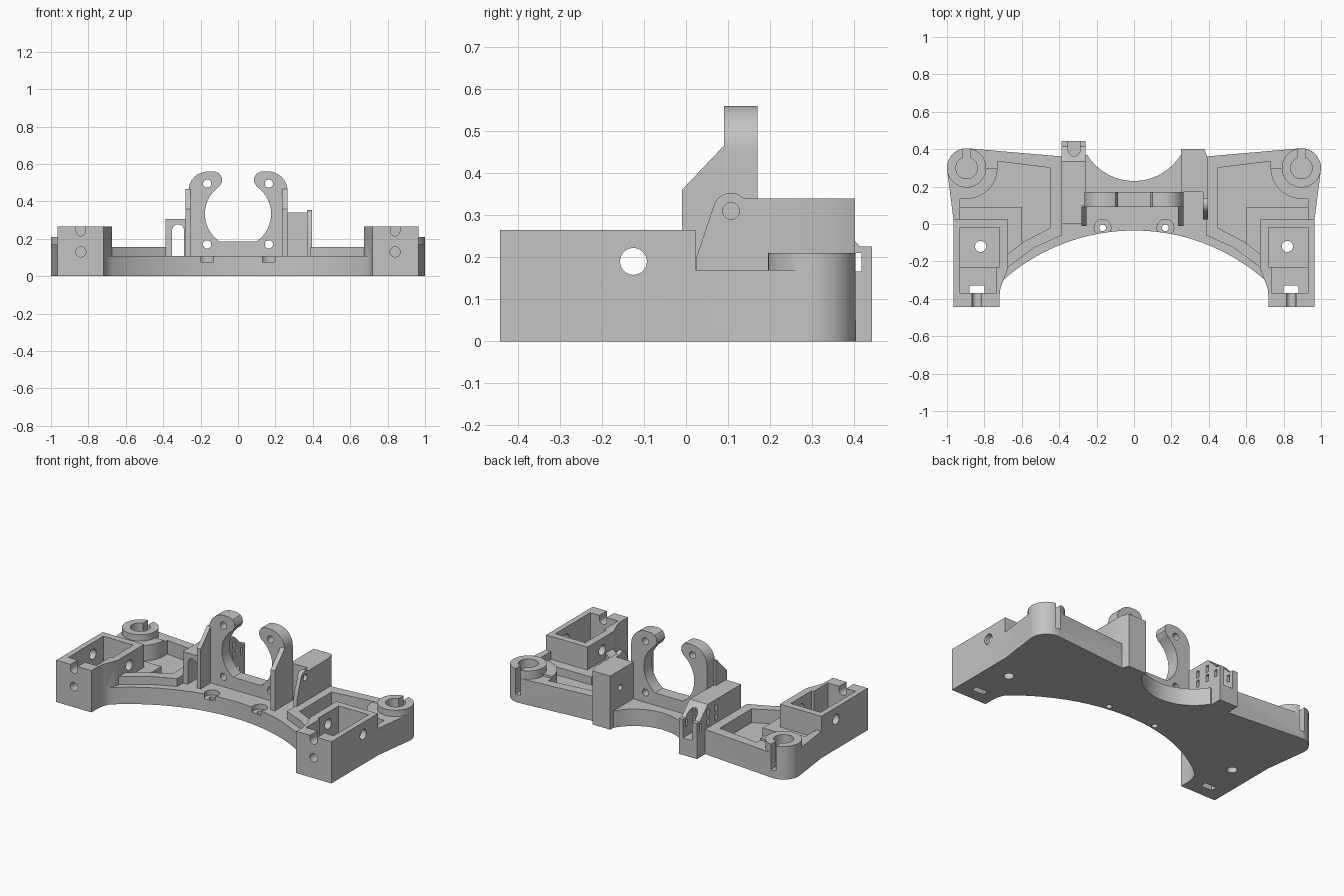
import bpy, bmesh, math

cube = bpy.data.objects.get("Cube")
if cube:
    bpy.data.objects.remove(cube, do_unlink=True)

grey = bpy.data.materials.new("matte grey")
grey.use_nodes = True
grey.diffuse_color = (0.55, 0.55, 0.55, 1)
grey.node_tree.nodes["Principled BSDF"].inputs["Base Color"].default_value = (0.55, 0.55, 0.55, 1)


def arc(cx, cy, r, a0, a1, n=12):
    angles = [math.radians(a0 + (a1 - a0) * i / n) for i in range(n + 1)]
    return [(cx + r * math.cos(a), cy + r * math.sin(a)) for a in angles]


def prism(name, pts, lo, hi, axis="z"):
    """Extrude a 2D profile along an axis."""
    place = {"x": lambda u, v, t: (t, u, v),
             "y": lambda u, v, t: (u, t, v),
             "z": lambda u, v, t: (u, v, t)}[axis]
    bm = bmesh.new()
    ends = [[bm.verts.new(place(u, v, t)) for u, v in pts] for t in (lo, hi)]
    for ring in ends:
        bm.faces.new(ring)
    for i in range(len(pts)):
        j = (i + 1) % len(pts)
        bm.faces.new((ends[0][i], ends[0][j], ends[1][j], ends[1][i]))
    bmesh.ops.recalc_face_normals(bm, faces=bm.faces)
    mesh = bpy.data.meshes.new(name)
    bm.to_mesh(mesh)
    bm.free()
    mesh.materials.append(grey)
    ob = bpy.data.objects.new(name, mesh)
    bpy.context.collection.objects.link(ob)
    return ob


def block(name, x0, x1, y0, y1, z0, z1):
    return prism(name, [(x0, y0), (x1, y0), (x1, y1), (x0, y1)], z0, z1)


def rod(name, u, v, r, lo, hi, axis, n=28):
    return prism(name, arc(u, v, r, 0, 360, n)[:-1], lo, hi, axis)


def combine(target, tool, operation):
    mod = target.modifiers.new("bool", "BOOLEAN")
    mod.operation, mod.solver, mod.object = operation, "EXACT", tool
    graph = bpy.context.evaluated_depsgraph_get()
    mesh = bpy.data.meshes.new_from_object(target.evaluated_get(graph))
    target.modifiers.clear()
    target.data = mesh
    bpy.data.objects.remove(tool, do_unlink=True)


def add(target, *tools):
    for tool in tools:
        combine(target, tool, "UNION")


def cut(target, *tools):
    for tool in tools:
        combine(target, tool, "DIFFERENCE")


def side(pts, s):
    return [(s * x, y) for x, y in pts]


# Base plate outline, one half then mirrored
corner = arc(0.895, 0.30, 0.105, -10, 90)
leg_curve = [(0.708, -0.325), (0.715, -0.35), (0.718, -0.38), (0.718, -0.443)]
half = (arc(0, -1.092, 1.057, 90, 48.5, 20) + leg_curve
        + [(0.965, -0.443), (0.965, 0.023)]
        + corner + [(0.40, 0.36), (0.25, 0.37)]
        + arc(0, 0.523, 0.293, -31.5, -90, 16))
body = prism("base_frame", half + side(half[-2:0:-1], -1), 0, 0.107)

# Profiles of the wings and their recesses
wing = [(0.385, 0.361), (0.385, -0.06), (0.53, -0.125), (0.68, -0.235),
        (0.75, -0.30), (0.965, -0.30), (0.965, 0.023)] + corner
outer_pad = [(0.73, 0.023), (0.965, 0.023)] + corner[:2] + [(0.73, 0.30)]
pocket = ([(0.446, -0.02), (0.60, -0.10), (0.60, 0.09), (0.93, 0.09), (0.93, 0.135)]
          + arc(0.895, 0.30, 0.165, -90, -180) + [(0.73, 0.335), (0.446, 0.30)])
step = [(0.59, 0.10), (0.59, -0.095), (0.675, -0.16), (0.675, 0.023), (0.93, 0.023), (0.93, 0.10)]
box_wall = [(0.675, 0.023), (0.675, -0.24)] + leg_curve + [(0.965, -0.443), (0.965, 0.023)]

for s in (1, -1):
    def bar(x0, x1, *rest):
        return block("bar", s * x0, s * x1, *rest)

    # Raised wing, end box and corner post
    add(body, prism("wing", side(wing, s), 0, 0.157),
        prism("outer_pad", side(outer_pad, s), 0, 0.17),
        prism("end_box", side(box_wall, s), 0, 0.265),
        rod("post", s * 0.895, 0.30, 0.105, 0, 0.21, "z", 36))
    # Wing pockets
    cut(body, prism("pocket", side(pocket, s), 0.07, 0.3),
        prism("step", side(step, s), 0.12, 0.255))
    # Post bore and slit
    cut(body, rod("bore", s * 0.895, 0.30, 0.058, 0.05, 0.3, "z"),
        bar(0.877, 0.913, 0.31, 0.45, 0.05, 0.3))
    # End box cavity, nut slot and screw holes
    cut(body, bar(0.72, 0.93, -0.23, -0.02, 0.06, 0.4),
        bar(0.735, 0.93, -0.37, -0.22, 0.10, 0.4),
        bar(0.80, 0.88, -0.37, -0.33, -0.1, 0.4),
        rod("floor_hole", s * 0.82, -0.12, 0.03, -0.1, 0.2, "z"),
        rod("side_hole", -0.125, 0.19, 0.032, min(s * 0.6, s * 1.1), max(s * 0.6, s * 1.1), "x"),
        rod("front_hole", s * 0.84, 0.13, 0.027, -0.5, -0.35, "y"),
        prism("notch", side(arc(0.84, 0.24, 0.025, 180, 360) + [(0.865, 0.3), (0.815, 0.3)], s),
              -0.5, -0.36, "y"))
    # Counterbored screws on the front edge
    cut(body, rod("counterbore", s * 0.168, -0.02, 0.045, 0.075, 0.2, "z"),
        rod("screw_hole", s * 0.168, -0.02, 0.018, -0.1, 0.2, "z"))

# Open ring holder with rounded arm tips
arm = ([(0.265, 0.08), (0.265, 0.455)] + arc(0.16, 0.455, 0.105, 0, 90)
       + [(0.125, 0.56), (0.10, 0.55), (0.087, 0.53), (0.085, 0.505), (0.10, 0.479)]
       + arc(0, 0.333, 0.177, 54, -56.7, 24))
holder = prism("ring_holder", arm + side(arm[::-1], -1), 0.09, 0.17, "y")
for x in (-0.165, 0.165):
    for z in (0.17, 0.495):
        cut(holder, rod("bolt_hole", x, z, 0.022, 0, 0.3, "y"))

# Gussets bracing the ring holder
gusset = [(-0.01, 0.10), (-0.01, 0.36), (0.09, 0.465), (0.10, 0.465), (0.10, 0.10)]
prism("left_gusset", gusset, 0.235, 0.265, "x")
prism("right_gusset", gusset, -0.28, -0.255, "x")

# Belt clamp with a long arched tunnel and square windows
clamp = prism("belt_clamp", [(0, 0), (0.443, 0), (0.443, 0.225), (0.415, 0.225),
                             (0.335, 0.305), (0, 0.305)], -0.387, -0.26, "x")
cut(clamp, prism("tunnel", arc(-0.32, 0.245, 0.032, 0, 180) + [(-0.352, 0.107), (-0.288, 0.107)],
                 -0.1, 0.6, "y"))
for y, z in ((0.407, 0.188), (0.33, 0.19), (0.25, 0.19), (0.33, 0.25), (0.25, 0.25)):
    cut(clamp, block("window", -0.5, -0.2, y - 0.011, y + 0.011, z - 0.022, z + 0.022))

# Tension block with a thin sloped cheek rounded over its screw hole
tension = prism("tension_block", [(0.25, 0.17), (0.395, 0.17), (0.395, 0.35),
                                  (0.375, 0.402), (0.25, 0.402)], 0, 0.34)
cheek = ([(0.2, 0.1), (0.025, 0.1), (0.025, 0.2)] + arc(0.107, 0.31, 0.043, 158, 45)
         + [(0.2, 0.34)])
add(tension, prism("cheek", cheek, 0.37, 0.396, "x"))
cut(tension, rod("cheek_hole", 0.107, 0.31, 0.02, 0.375, 0.5, "x"),
    rod("blind_hole", 0.30, 0.23, 0.018, 0.2, 0.32, "x"))

# Smooth the round walls, keep edges crisp
parts = [o for o in bpy.context.scene.objects if o.type == "MESH" and grey.name in o.data.materials]
for o in bpy.context.selected_objects:
    o.select_set(False)
for o in parts:
    o.select_set(True)
bpy.context.view_layer.objects.active = body
bpy.ops.object.shade_smooth_by_angle(angle=math.radians(30))
